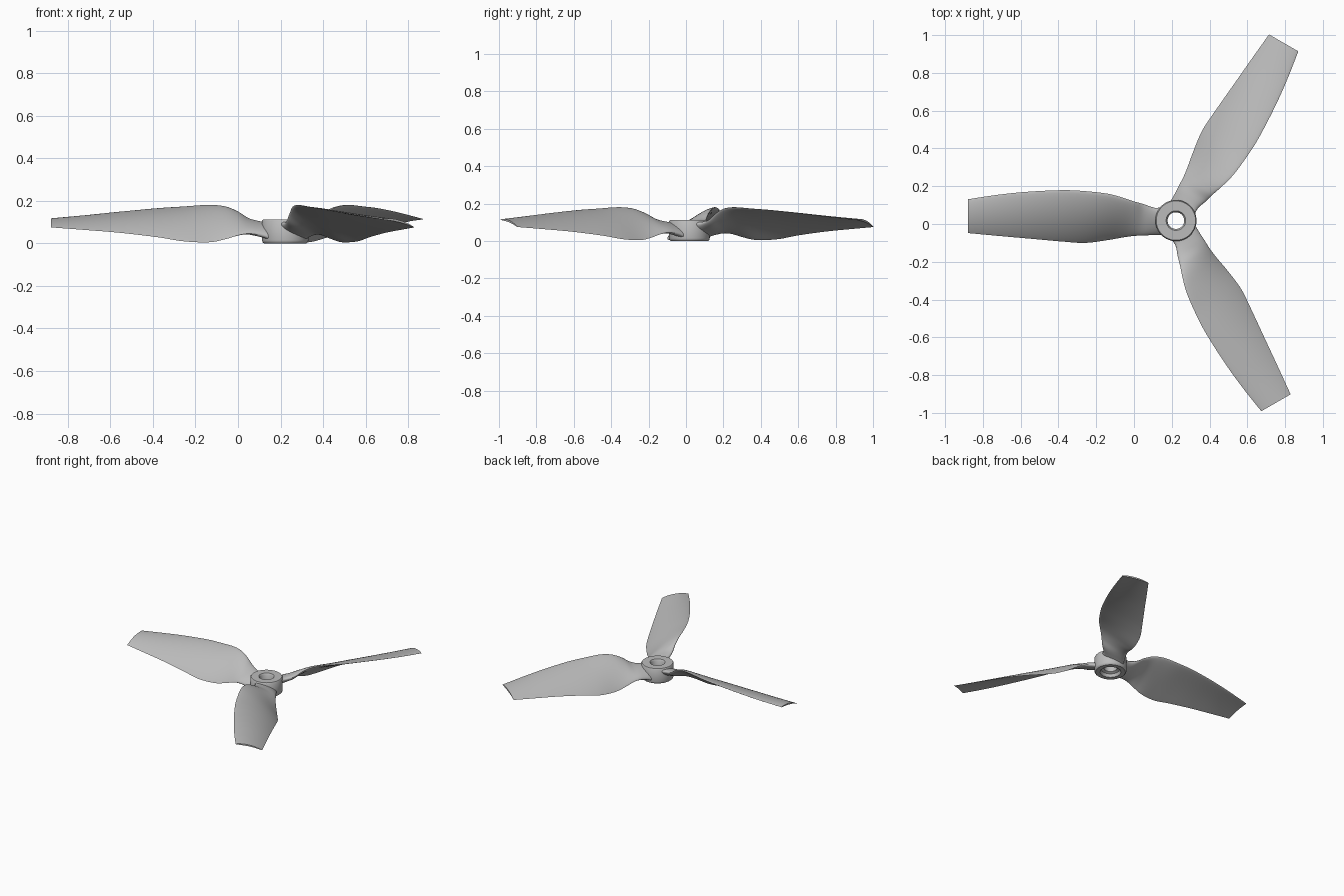
import bpy, bmesh, math
from mathutils import Matrix, Vector

if "Cube" in bpy.data.objects:
    bpy.data.objects.remove(bpy.data.objects["Cube"])

HUB = Vector((0.222, 0.018, 0))
STEPS = 5         # spans between blade stations
CHORD = 14        # points along each side of a section

grey = bpy.data.materials.new("plain grey")
grey.use_nodes = True
colour = (0.5, 0.5, 0.5, 1)
grey.diffuse_color = colour
grey.node_tree.nodes["Principled BSDF"].inputs["Base Color"].default_value = colour


def catmull(a, b, c, d, t):
    """Smooth blend from b to c for lists of values."""
    return [0.5 * (2 * q + (r - p) * t + (2 * p - 5 * q + 4 * r - s) * t * t
                   + (3 * q - p - 3 * r + s) * t ** 3)
            for p, q, r, s in zip(a, b, c, d)]


def smooth_stations(rows):
    ext = [rows[0]] + rows + [rows[-1]]
    out = []
    for i in range(len(rows) - 1):
        out += [catmull(*ext[i:i + 4], k / STEPS) for k in range(STEPS)]
    return out + [rows[-1]]


def section(r, y_lead, z_lead, y_trail, z_trail, thick, camber):
    """Closed cambered airfoil outline across the blade at radius r."""
    lead, trail = Vector((y_lead, z_lead)), Vector((y_trail, z_trail))
    chord = trail - lead
    up = Vector((chord.y, -chord.x)).normalized()
    # airfoil thickness fades to an ellipse near the root
    root = max(0, min(1, (0.3 - r) / 0.15))

    def point(s, side):
        foil = 2.2 * math.sqrt(s) * (1 - s) ** 0.8 * 0.6 + 0.06 * (1 - s)* s
        oval = math.sqrt(max(0, s * (1 - s)))
        half = thick * (root * oval + (1 - root) * 0.9 * foil * 0.75)
        bow = 4 * camber * chord.length * s * (1 - s)
        p = lead + chord * s + up * (bow + side * half)
        return Vector((-r, p.x, p.y))

    ts = [0.5 - 0.5 * math.cos(math.pi * i / CHORD) for i in range(CHORD + 1)]
    return [point(s, 1) for s in ts] + [point(s, -1) for s in reversed(ts[1:-1])]


def make_object(name, bm):
    bmesh.ops.recalc_face_normals(bm, faces=bm.faces)
    mesh = bpy.data.meshes.new(name)
    bm.to_mesh(mesh)
    bm.free()
    mesh.materials.append(grey)
    obj = bpy.data.objects.new(name, mesh)
    bpy.context.collection.objects.link(obj)
    bpy.ops.object.select_all(action='DESELECT')
    obj.select_set(True)
    bpy.context.view_layer.objects.active = obj
    bpy.ops.object.shade_smooth_by_angle(angle=math.radians(40))
    return obj


# Blade stations: radius, leading y z, trailing y z, thickness, camber
stations = [
    [0.075, 0.07, 0.095, -0.075, 0.025, 0.055, 0],
    [0.115, 0.068, 0.095, -0.076, 0.038, 0.05, 0],
    [0.17, 0.087, 0.112, -0.079, 0.046, 0.045, 0],
    [0.22, 0.101, 0.146, -0.081, 0.038, 0.04, 0.01],
    [0.28, 0.121, 0.172, -0.089, 0.02, 0.034, 0.03],
    [0.36, 0.142, 0.18, -0.103, 0.005, 0.03, 0.05],
    [0.48, 0.156, 0.172, -0.118, 0.01, 0.027, 0.06],
    [0.6, 0.161, 0.164, -0.111, 0.029, 0.024, 0.06],
    [0.78, 0.153, 0.147, -0.095, 0.05, 0.02, 0.06],
    [0.94, 0.137, 0.13, -0.081, 0.063, 0.017, 0.06],
    [1.1, 0.113, 0.114, -0.066, 0.075, 0.014, 0.06],
]
rings = [section(*row) for row in smooth_stations(stations)]

# Three blades turned about the hub axis
for i, name in enumerate(["right_blade", "front_left_blade", "back_left_blade"]):
    bm = bmesh.new()
    loops = [[bm.verts.new(p) for p in ring] for ring in rings]
    n = len(loops[0])
    for a, b in zip(loops, loops[1:]):
        for k in range(n):
            bm.faces.new((a[k], a[(k + 1) % n], b[(k + 1) % n], b[k]))
    bm.faces.new(loops[0])
    bm.faces.new(loops[-1])
    turn = Matrix.Rotation(i * math.tau / 3, 4, 'Z')
    bm.transform(Matrix.Translation(HUB) @ turn)
    make_object(name, bm)

# Hub: turned ring with eased rims and a countersunk bore
profile = [(0.07, 0), (0.1, 0), (0.107, 0.006), (0.109, 0.015), (0.109, 0.105),
           (0.104, 0.112), (0.052, 0.112), (0.044, 0.102), (0.044, 0.03),
           (0.062, 0.022)]
bm = bmesh.new()
verts = [bm.verts.new((r, 0, z)) for r, z in profile]
edges = [bm.edges.new((verts[k - 1], verts[k])) for k in range(len(verts))]
bmesh.ops.spin(bm, geom=verts + edges, cent=(0, 0, 0), axis=(0, 0, 1),
               angle=math.tau, steps=64, use_merge=True)
bmesh.ops.remove_doubles(bm, verts=bm.verts, dist=0.0001)
bm.transform(Matrix.Translation(HUB))
make_object("hub", bm)
